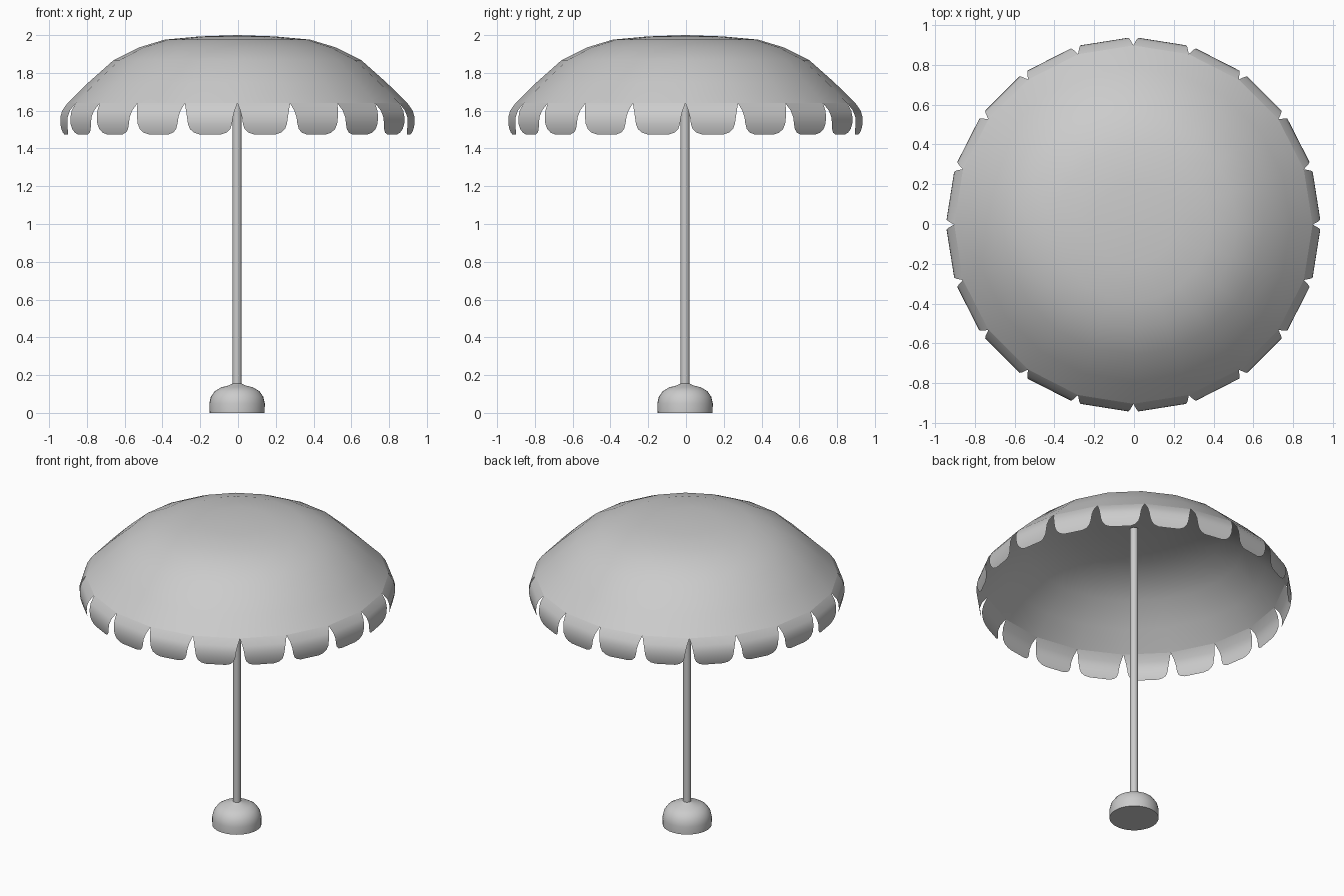
import bpy, bmesh
from math import cos, sin, pi, radians

if "Cube" in bpy.data.objects:
    bpy.data.objects.remove(bpy.data.objects["Cube"])

SIDES = 20
CX = -0.003


def finish(name, bm, angle, loc):
    bmesh.ops.remove_doubles(bm, verts=bm.verts, dist=1e-5)
    me = bpy.data.meshes.new(name)
    bm.to_mesh(me)
    bm.free()
    ob = bpy.data.objects.new(name, me)
    bpy.context.collection.objects.link(ob)
    ob.location = loc
    bpy.ops.object.select_all(action='DESELECT')
    ob.select_set(True)
    bpy.context.view_layer.objects.active = ob
    bpy.ops.object.shade_smooth_by_angle(angle=radians(angle))
    return ob


def lathe(name, profile, sides, loc, angle=40):
    """Revolve (radius, z) points, listed bottom to top, around z."""
    bm = bmesh.new()
    rings = [[bm.verts.new((r * cos(2 * pi * i / sides), r * sin(2 * pi * i / sides), z))
              for i in range(sides)] if r > 0 else [bm.verts.new((0, 0, z))]
             for r, z in profile]
    for a, b in zip(rings, rings[1:]):
        for i in range(sides):
            j = (i + 1) % sides
            if len(a) == 1:
                bm.faces.new((a[0], b[j], b[i]))
            elif len(b) == 1:
                bm.faces.new((a[i], a[j], b[0]))
            else:
                bm.faces.new((a[i], a[j], b[j], b[i]))
    return finish(name, bm, angle, loc)


# Weighted base and pole
lathe("base", [(0, 0), (0.146, 0), (0.147, 0.05), (0.139, 0.085), (0.118, 0.115),
               (0.085, 0.135), (0.045, 0.145), (0.024, 0.155)], 32, (-0.005, -0.005, 0), 50)
lathe("pole", [(0.024, 0.14), (0.024, 1.985), (0, 1.985)], 16, (-0.005, -0.005, 0))

# Canopy dome
lathe("canopy", [(0.90, 1.64), (0.79, 1.748), (0.655, 1.868), (0.52, 1.935),
                 (0.385, 1.976), (0.2, 1.993), (0, 2.0)], SIDES, (CX, CX, 0))

# Scalloped valance: rows of (z, outward offset, half width)
rows = [(1.64, 0, 0.141), (1.60, 0.03, 0.13), (1.565, 0.041, 0.123), (1.53, 0.042, 0.118),
        (1.503, 0.038, 0.108), (1.484, 0.033, 0.088), (1.475, 0.03, 0.06)]
mid = 0.90 * cos(pi / SIDES)
bm = bmesh.new()
for k in range(SIDES):
    t = 2 * pi * (k + 0.5) / SIDES
    pairs = []
    for z, out, half in rows:
        d = mid + out
        pairs.append([bm.verts.new((d * cos(t) - s * half * sin(t),
                                    d * sin(t) + s * half * cos(t), z)) for s in (-1, 1)])
    for (a, b), (c, e) in zip(pairs, pairs[1:]):
        bm.faces.new((a, c, e, b))
finish("valance", bm, 40, (CX, CX, 0))
